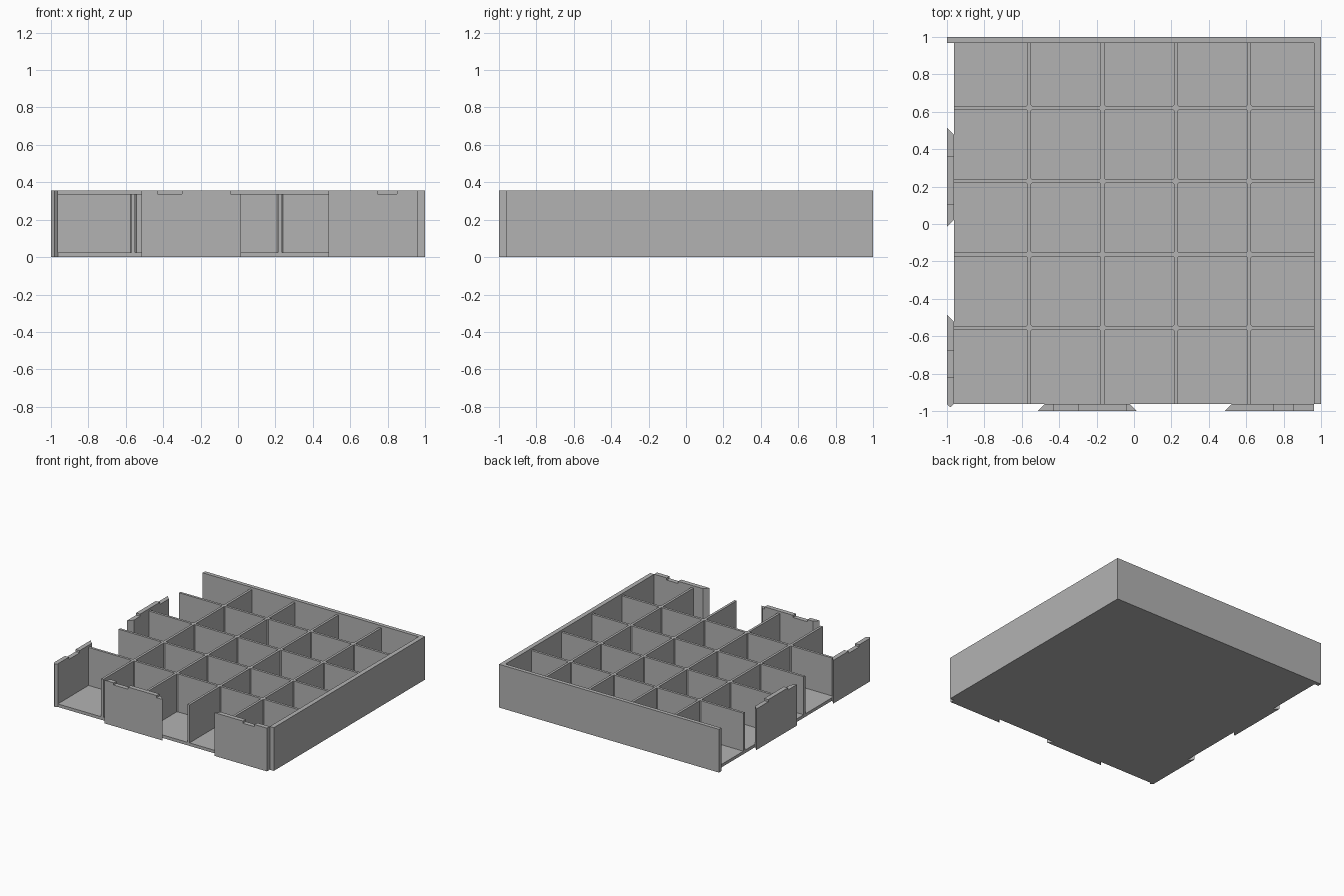
import bpy, bmesh

cube = bpy.data.objects.get("Cube")
if cube:
    bpy.data.objects.remove(cube, do_unlink=True)

grey = bpy.data.materials.new("plain grey")
grey.use_nodes = True
colour = (0.45, 0.45, 0.45, 1)
grey.diffuse_color = colour
grey.node_tree.nodes["Principled BSDF"].inputs["Base Color"].default_value = colour

WALL = 0.355     # wall height
LOW = 0.337      # divider and notch height
FLOOR = 0.025
EDGE = 0.963     # inner face of walls and tabs


def add_object(name, bm):
    bmesh.ops.recalc_face_normals(bm, faces=bm.faces)
    mesh = bpy.data.meshes.new(name)
    bm.to_mesh(mesh)
    bm.free()
    mesh.materials.append(grey)
    obj = bpy.data.objects.new(name, mesh)
    bpy.context.collection.objects.link(obj)


def loft(name, first, second):
    """Solid between two matching outlines."""
    bm = bmesh.new()
    a = [bm.verts.new(p) for p in first]
    b = [bm.verts.new(p) for p in second]
    bm.faces.new(a)
    bm.faces.new(b)
    for i in range(len(a)):
        j = (i + 1) % len(a)
        bm.faces.new((a[i], a[j], b[j], b[i]))
    add_object(name, bm)


def prism(name, plan, z0, z1):
    loft(name, [(x, y, z0) for x, y in plan], [(x, y, z1) for x, y in plan])


def box(name, x0, x1, y0, y1, z0, z1):
    prism(name, [(x0, y0), (x1, y0), (x1, y1), (x0, y1)], z0, z1)


def tab(name, side, start, end, taper_start, taper_end, dips):
    """Dovetail wall tab with shallow dips cut in its top edge."""
    top = [(start, WALL)]
    for d0, d1 in dips:
        if d0 <= start:
            top[0] = (start, LOW)
        else:
            top += [(d0, WALL), (d0, LOW)]
        if d1 >= end:
            top.append((end, LOW))
        else:
            top += [(d1, LOW), (d1, WALL)]
    if top[-1][0] < end:
        top.append((end, WALL))
    outline = [(end, 0), (start, 0)] + top

    def inner(u):
        if u == start:
            return u + taper_start
        return u - taper_end if u == end else u

    def place(u, depth, z):
        return (u, -depth, z) if side == "front" else (-depth, u, z)

    loft(name, [place(u, 1, z) for u, z in outline],
         [place(inner(u), EDGE, z) for u, z in outline])


# Floor and the two solid walls
box("floor", -EDGE, EDGE, -EDGE, EDGE + 0.005, 0, FLOOR)
box("back_wall", -1, 1, EDGE + 0.005, 1, 0, WALL)
box("left_wall", EDGE, 1, -EDGE, EDGE + 0.005, 0, WALL)

# Crossed dividers with small fillets at their junctions
xs = [-0.56 + 0.392 * i for i in range(4)]
ys = [-0.555 + 0.392 * i for i in range(4)]
for x in xs:
    box("lengthwise_divider", x - 0.01, x + 0.01, -EDGE, EDGE + 0.005, FLOOR, LOW)
for y in ys:
    box("crosswise_divider", -EDGE, EDGE, y - 0.01, y + 0.01, FLOOR, LOW)
r = 0.026
for x in xs:
    for y in ys:
        prism("junction_fillet", [(x - r, y), (x, y - r), (x + r, y), (x, y + r)],
              FLOOR, LOW)

# Interlocking tabs on the two open sides
tab("front_middle_tab", "front", -0.515, 0.015, 0.037, 0.037,
    [(-0.43, -0.3), (-0.04, 0.015)])
tab("front_end_tab", "front", 0.485, EDGE, 0.037, 0, [(0.745, 0.85)])
tab("right_middle_tab", "side", -0.015, 0.515, 0.037, 0.037,
    [(-0.015, 0.105), (0.36, 0.515)])
tab("right_end_tab", "side", -EDGE, -0.485, 0, 0.037, [(-0.82, -0.68)])
prism("corner_bevel", [(-1, -EDGE), (-0.982, -0.98), (-EDGE, -EDGE)], 0, WALL)
